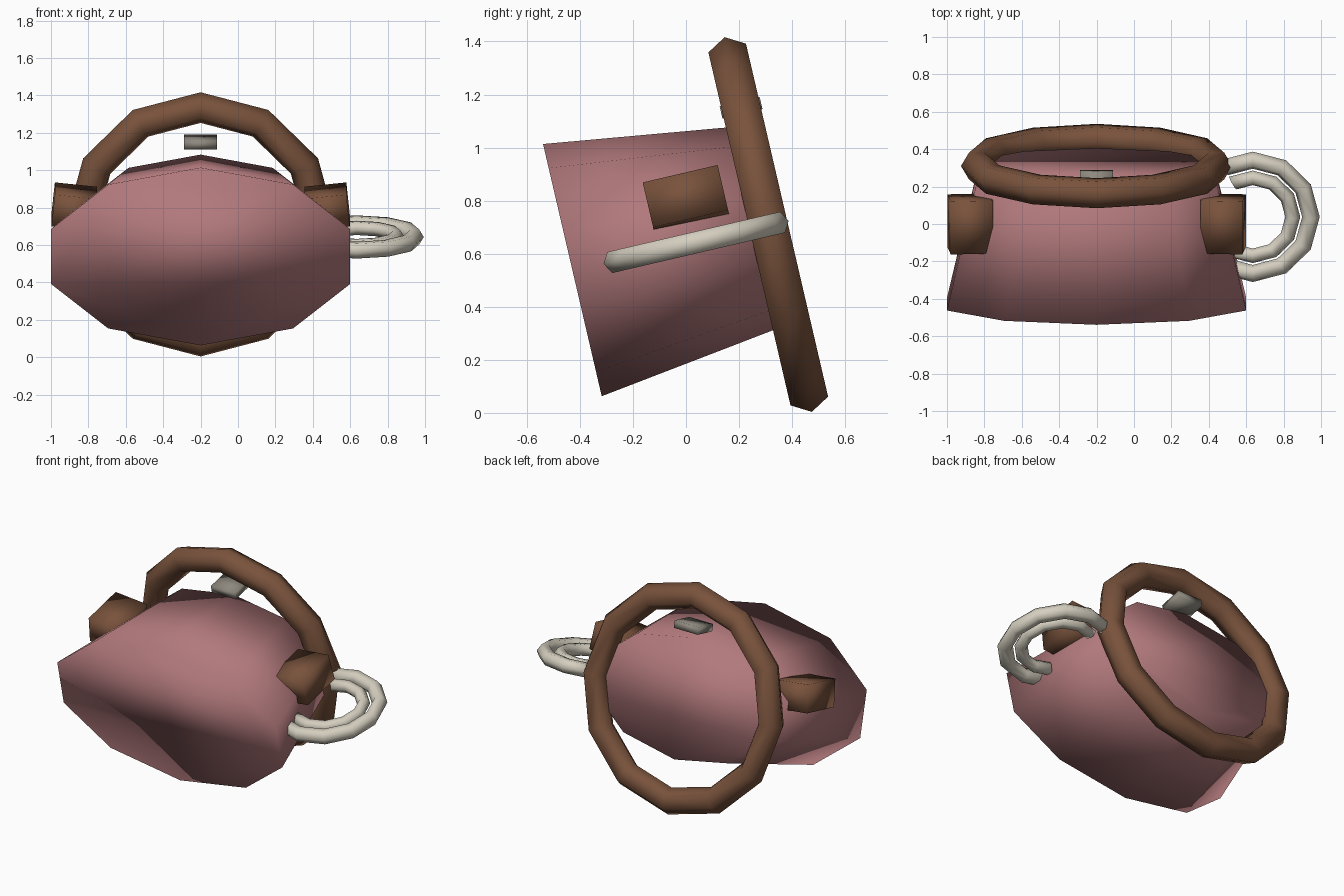
import bpy, bmesh
from math import sin, cos, pi, radians
from mathutils import Matrix, Vector

if "Cube" in bpy.data.objects:
    bpy.data.objects.remove(bpy.data.objects["Cube"])

# Everything is laid out in a tilted frame whose origin is the hoop centre
FRAME = Matrix.Translation((-0.2, 0.31, 0.71)) @ Matrix.Rotation(radians(13.1), 4, 'X')


def material(name, rgb):
    m = bpy.data.materials.new(name)
    m.diffuse_color = (*rgb, 1)
    m.use_nodes = True
    m.node_tree.nodes["Principled BSDF"].inputs["Base Color"].default_value = m.diffuse_color
    return m


PINK = material("dusty_pink", (0.44, 0.19, 0.20))
BROWN = material("brown", (0.19, 0.085, 0.045))
IVORY = material("ivory", (0.66, 0.62, 0.52))
STONE = material("stone", (0.27, 0.25, 0.21))


def finish(name, bm, mat):
    bmesh.ops.recalc_face_normals(bm, faces=bm.faces)
    for f in bm.faces:
        f.smooth = True
    me = bpy.data.meshes.new(name)
    bm.to_mesh(me)
    bm.free()
    me.materials.append(mat)
    ob = bpy.data.objects.new(name, me)
    ob.matrix_world = FRAME
    bpy.context.collection.objects.link(ob)
    return ob


def loft(bm, rings, closed=False):
    loops = [[bm.verts.new(p) for p in r] for r in rings]
    n = len(loops[0])
    pairs = list(zip(loops, loops[1:]))
    if closed:
        pairs.append((loops[-1], loops[0]))
    for a, b in pairs:
        for i in range(n):
            j = (i + 1) % n
            bm.faces.new((a[i], a[j], b[j], b[i]))
    if not closed:
        bm.faces.new(loops[0])
        bm.faces.new(loops[-1])


def hoop(name, major, minor, mat, normal_up, centre=(0, 0, 0), arc=None):
    """Hexagonal tube with 30 degree steps; a full ring, or an open arc of +-arc steps."""
    steps = range(12) if arc is None else range(-arc, arc + 1)
    axis = Vector((0, 0, 1)) if normal_up else Vector((0, 1, 0))
    side = Vector((0, 1, 0)) if normal_up else Vector((0, 0, 1))
    rings = []
    for s in steps:
        a = s * pi / 6
        out = Vector((cos(a), 0, 0)) + side * sin(a)
        rings.append([Vector(centre) + out * (major + minor * cos(k * pi / 3))
                      + axis * minor * sin(k * pi / 3) for k in range(6)])
    bm = bmesh.new()
    loft(bm, rings, closed=arc is None)
    return finish(name, bm, mat)


def box(name, size, centre, mat, roll=0):
    bm = bmesh.new()
    m = (Matrix.Translation(centre) @ Matrix.Rotation(roll, 4, 'Y')
         @ Matrix.Diagonal((*size, 1)))
    bmesh.ops.create_cube(bm, size=1, matrix=m)
    return finish(name, bm, mat)


# Ten-sided oval body, narrowing to the back
bm = bmesh.new()
loft(bm, [[(k * 0.841 * sin(i * pi / 5), v, k * 0.488 * cos(i * pi / 5)) for i in range(10)]
          for v, k in ((-0.758, 1.0), (0.01, 0.78))])
finish("body", bm, PINK)

# Upright hoop round the back
hoop("back_hoop", 0.641, 0.084, BROWN, False)

# Side blocks, outer ends tipped up
for s, side in ((-1, "left"), (1, "right")):
    box(side + "_block", (0.226, 0.29, 0.175), (s * 0.676, -0.28, 0.163), BROWN, -s * radians(6))

# Small bar under the top of the hoop
box("top_bar", (0.175, 0.155, 0.047), (0, 0, 0.452), STONE)

# Two nested open rings on the right side
for name, major, minor in (("outer_side_ring", 0.311, 0.047), ("inner_side_ring", 0.214, 0.04)):
    hoop(name, major, minor, IVORY, True, (0.835, -0.28, -0.004), arc=4)
